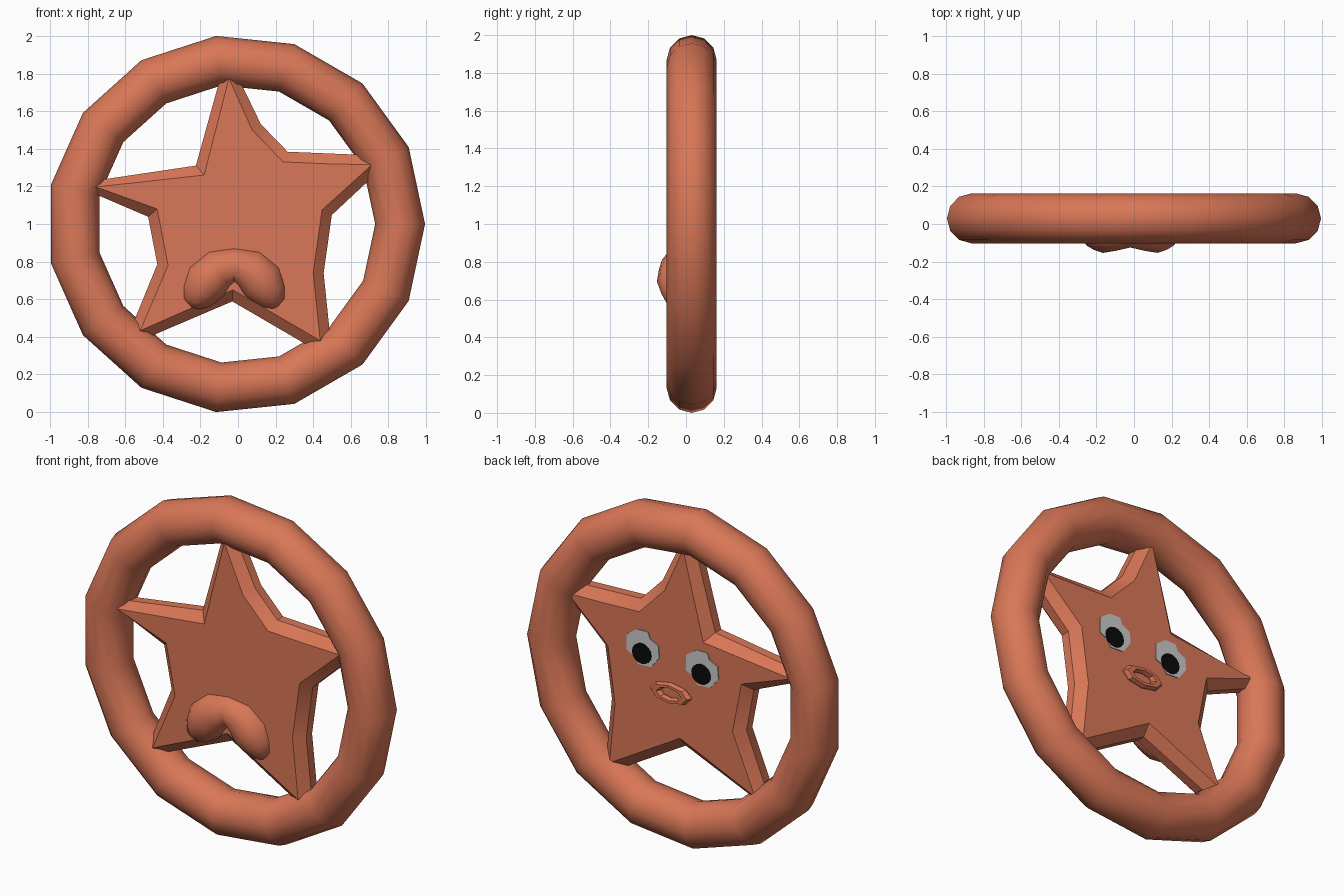
import bpy, bmesh, math
from mathutils import Vector

if "Cube" in bpy.data.objects:
    bpy.data.objects.remove(bpy.data.objects["Cube"])


def material(name, rgb):
    m = bpy.data.materials.new(name)
    m.diffuse_color = (*rgb, 1)
    m.use_nodes = True
    m.node_tree.nodes["Principled BSDF"].inputs["Base Color"].default_value = m.diffuse_color
    return m


ORANGE = material("terracotta", (0.694, 0.184, 0.095))
GREY = material("eye_grey", (0.60, 0.60, 0.60))
BLACK = material("pupil_black", (0.003, 0.003, 0.003))


def smooth(ob, angle):
    bpy.ops.object.select_all(action='DESELECT')
    ob.select_set(True)
    bpy.context.view_layer.objects.active = ob
    bpy.ops.object.shade_smooth_by_angle(angle=math.radians(angle))


def loft(name, rings, mat):
    """Join equal-length closed loops of points and cap both ends."""
    bm = bmesh.new()
    loops = [[bm.verts.new(p) for p in r] for r in rings]
    n = len(loops[0])
    for a, b in zip(loops, loops[1:]):
        for i in range(n):
            bm.faces.new((a[i], a[(i + 1) % n], b[(i + 1) % n], b[i]))
    bm.faces.new(loops[0])
    bm.faces.new(loops[-1][::-1])
    bmesh.ops.recalc_face_normals(bm, faces=bm.faces)
    me = bpy.data.meshes.new(name)
    bm.to_mesh(me)
    bm.free()
    me.materials.append(mat)
    ob = bpy.data.objects.new(name, me)
    bpy.context.collection.objects.link(ob)
    return ob


def torus(name, loc, major, minor, seg, sides, scale=(1, 1, 1)):
    bpy.ops.mesh.primitive_torus_add(location=loc, rotation=(math.pi / 2, 0, 0),
                                     major_radius=major, minor_radius=minor,
                                     major_segments=seg, minor_segments=sides)
    ob = bpy.context.object
    ob.name = name
    ob.scale = scale
    ob.data.materials.append(ORANGE)
    return ob


# Outer ring
smooth(torus("outer_ring", (-0.011, 0.03, 1.0), 0.873, 0.1325, 15, 12), 35)

# Star: front and back outline with a wider middle band
OUTLINE = [Vector(p) for p in (
    (-0.048, 1.775), (0.075, 1.50), (0.24, 1.33), (0.48, 1.32), (0.712, 1.315),
    (0.447, 1.075), (0.40, 0.74), (0.437, 0.38), (-0.027, 0.65), (-0.52, 0.433),
    (-0.372, 0.78), (-0.43, 1.08), (-0.755, 1.197), (-0.18, 1.26))]


def offset(pts, d):
    out = []
    for i, p in enumerate(pts):
        e1 = (p - pts[i - 1]).normalized()
        e2 = (pts[(i + 1) % len(pts)] - p).normalized()
        n1, n2 = Vector((-e1.y, e1.x)), Vector((-e2.y, e2.x))
        m = (n1 + n2).normalized()
        out.append(p + m * min(d / max(m.dot(n1), 0.1), 0.13))
    return out


wide = offset(OUTLINE, 0.055)
star = loft("star_body", [[(p.x, y, p.y) for p in pts] for pts, y in (
    (OUTLINE, -0.06), (wide, -0.01), (wide, 0.045), (OUTLINE, 0.095))], ORANGE)
smooth(star, 35)

# Rounded two-lobed bump low on the front
half = [(0.212, 0.552, 0.03), (0.205, 0.585, 0.075), (0.185, 0.63, 0.10),
        (0.145, 0.695, 0.124), (0.08, 0.76, 0.113)]
path = [(-x, z, r) for x, z, r in half] + [(0, 0.782, 0.095)] + half[::-1]
rings = []
for i, (x, z, r) in enumerate(path):
    a, b = path[max(i - 1, 0)], path[min(i + 1, len(path) - 1)]
    t = Vector((b[0] - a[0], b[1] - a[1])).normalized()
    rings.append([(x - 0.02 - t.y * r * math.cos(k * math.tau / 12),
                   -0.03 + r * math.sin(k * math.tau / 12),
                   z + t.x * r * math.cos(k * math.tau / 12)) for k in range(12)])
smooth(loft("front_bump", rings, ORANGE), 60)

# Eyes on the back: grey plates with black pupils
EYE = [(0.10, 0.058), (0.033, 0.105), (-0.04, 0.106), (-0.053, 0.068), (-0.107, 0.043),
       (-0.113, -0.028), (-0.06, -0.096), (0.027, -0.101), (0.047, -0.059), (0.10, -0.035)]
PUPIL = [(0.063 * math.cos(k * math.tau / 16), -0.03 + 0.06 * math.sin(k * math.tau / 16))
         for k in range(16)]
for side, ex, ez in (("right", 0.22, 1.12), ("left", -0.17, 1.10)):
    for part, shape, y, mat in (("eye", EYE, 0.093, GREY), ("pupil", PUPIL, 0.097, BLACK)):
        loft(f"{side}_{part}", [[(ex + x, yy, ez + z) for x, z in shape]
                                for yy in (y, y + 0.007)], mat)

# Mouth on the back
smooth(torus("mouth", (0.027, 0.10, 0.907), 0.10, 0.035, 8, 6, (1, 0.45, 0.8)), 35)
